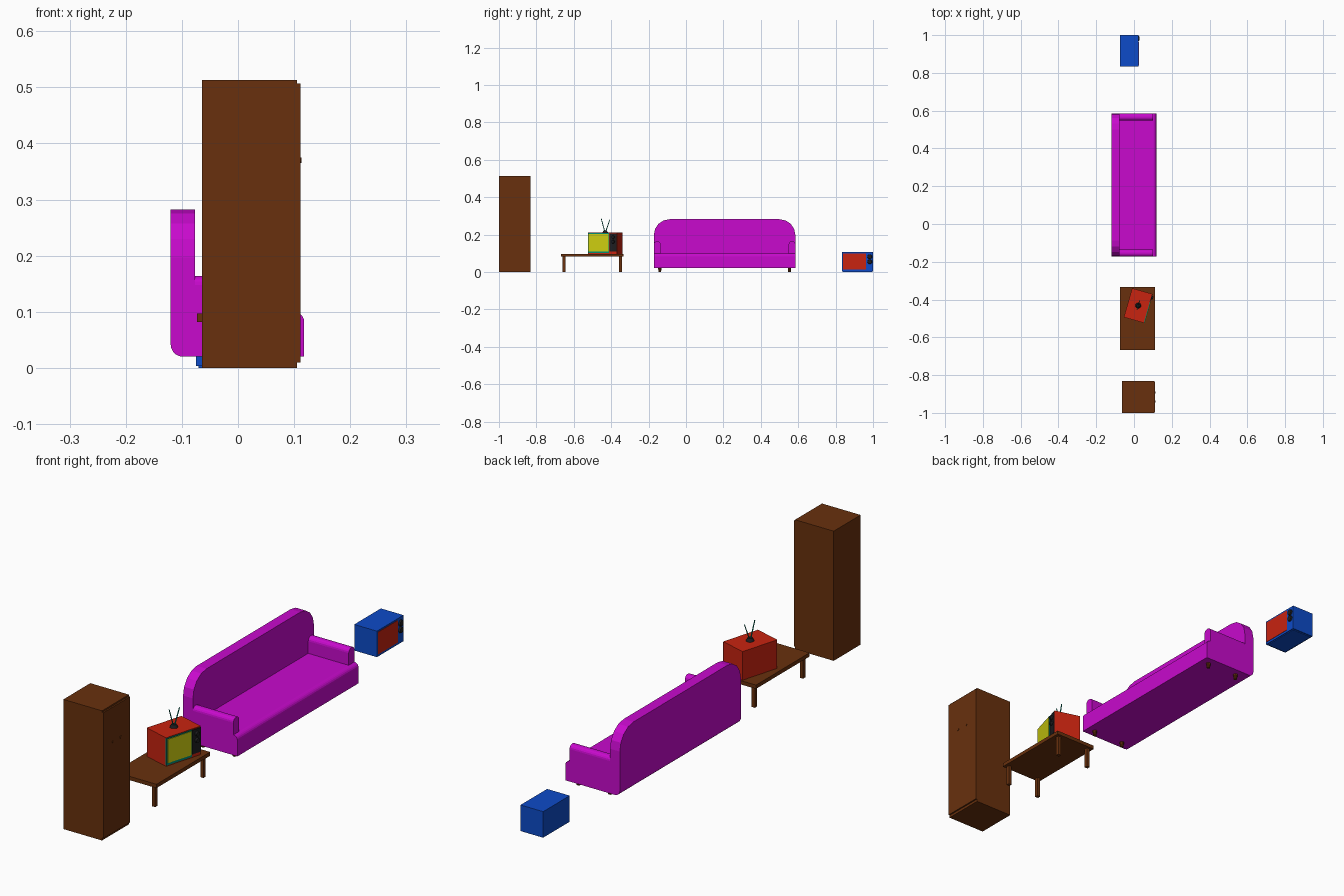
import bpy, bmesh
from math import cos, sin, pi, radians
from mathutils import Vector, Matrix

if "Cube" in bpy.data.objects:
    bpy.data.objects.remove(bpy.data.objects["Cube"])


def material(name, color):
    m = bpy.data.materials.new(name)
    m.diffuse_color = (*color, 1)
    m.use_nodes = True
    m.node_tree.nodes["Principled BSDF"].inputs["Base Color"].default_value = m.diffuse_color
    return m


PURPLE = material("magenta fabric", (0.58, 0.003, 0.61))
BROWN = material("brown wood", (0.14, 0.03, 0.004))
RED = material("red", (0.58, 0.017, 0.005))
BLUE = material("blue", (0.004, 0.07, 0.58))
YELLOW = material("yellow", (0.61, 0.61, 0.005))
BLACK = material("black", (0.012, 0.012, 0.014))
TEAL = material("teal", (0.0, 0.25, 0.17))


def finish(name, bm, mat, matrix=None):
    if matrix is not None:
        bm.transform(matrix)
    bmesh.ops.recalc_face_normals(bm, faces=bm.faces)
    mesh = bpy.data.meshes.new(name)
    bm.to_mesh(mesh)
    bm.free()
    mesh.materials.append(mat)
    ob = bpy.data.objects.new(name, mesh)
    bpy.context.collection.objects.link(ob)
    return ob


def box(name, x, y, z, mat, matrix=None):
    bm = bmesh.new()
    bmesh.ops.create_cube(bm, size=1)
    for v in bm.verts:
        v.co = [(a + b) / 2 + c * (b - a) for (a, b), c in zip((x, y, z), v.co)]
    return finish(name, bm, mat, matrix)


def rod(name, p, q, r1, r2, mat, sides=10, matrix=None):
    p, q = Vector(p), Vector(q)
    bm = bmesh.new()
    bmesh.ops.create_cone(bm, cap_ends=True, segments=sides, radius1=r1, radius2=r2, depth=(q - p).length)
    bm.transform(Matrix.Translation((p + q) / 2) @ (q - p).to_track_quat('Z', 'Y').to_matrix().to_4x4())
    return finish(name, bm, mat, matrix)


def rounded(a0, a1, b0, b1, radii, steps=5):
    """Rectangle outline; radii for corners low-low, high-low, high-high, low-high."""
    pts = []
    for i, (r, ca, cb) in enumerate(zip(radii, (a0, a1, a1, a0), (b0, b0, b1, b1))):
        if r == 0:
            pts.append((ca, cb))
            continue
        ma, mb = ca + (r if i in (0, 3) else -r), cb + (r if i < 2 else -r)
        for k in range(steps + 1):
            t = pi + (i + k / steps) * pi / 2
            pts.append((ma + r * cos(t), mb + r * sin(t)))
    return pts


def prism(name, pts, axis, lo, hi, mat):
    bm = bmesh.new()
    put = (lambda a, b, d: (d, a, b)) if axis == 'X' else (lambda a, b, d: (a, d, b))
    face = bm.faces.new([bm.verts.new(put(a, b, lo)) for a, b in pts])
    ext = bmesh.ops.extrude_face_region(bm, geom=[face])
    offset = Vector(put(0, 0, hi - lo))
    bmesh.ops.translate(bm, vec=offset, verts=[v for v in ext["geom"] if isinstance(v, bmesh.types.BMVert)])
    return finish(name, bm, mat)


# Wardrobe: carcass, two doors, two knobs
box("wardrobe_body", (-0.064, 0.105), (-1.0, -0.832), (0, 0.513), BROWN)
for side in (-1, 1):
    mid = -0.916
    ys = sorted((mid + side * 0.0003, mid + side * 0.083))
    box("wardrobe_door", (0.105, 0.111), ys, (0.01, 0.507), BROWN)
    y = mid + side * 0.024
    rod("wardrobe_knob", (0.109, y, 0.37), (0.113, y, 0.37), 0.005, 0.005, BROWN)

# Low table
box("table_top", (-0.073, 0.111), (-0.668, -0.333), (0.082, 0.097), BROWN)
for x in (-0.054, 0.092):
    for y in (-0.652, -0.35):
        box("table_leg", (x - 0.007, x + 0.007), (y - 0.007, y + 0.007), (0, 0.083), BROWN)

# Sofa: base, back, arms, feet
prism("sofa_seat", rounded(-0.12, 0.118, 0.02, 0.1, (0.022, 0, 0.018, 0)), 'Y', -0.172, 0.585, PURPLE)
prism("sofa_back", rounded(-0.172, 0.585, 0.1, 0.282, (0, 0, 0.085, 0.085), 4), 'X', -0.12, -0.077, PURPLE)
for y0, y1 in ((-0.172, -0.136), (0.549, 0.585)):
    prism("sofa_arm", rounded(y0, y1, 0.1, 0.164, (0, 0, 0.016, 0.016), 4), 'X', -0.077, 0.1, PURPLE)
for x in (-0.055, 0.083):
    for y in (-0.14, 0.553):
        rod("sofa_foot", (x, y, 0), (x, y, 0.021), 0.007, 0.009, BROWN)

# Red television, turned on the table
T = Matrix.Translation((0.022, -0.432, 0.097)) @ Matrix.Rotation(radians(-16), 4, 'Z')
box("red_tv_case", (-0.056, 0.054), (-0.08, 0.08), (0, 0.113), RED, T)
box("red_tv_screen_frame", (0.05, 0.057), (-0.08, 0.038), (0.004, 0.111), TEAL, T)
box("red_tv_screen", (0.05, 0.059), (-0.076, 0.034), (0.013, 0.107), YELLOW, T)
box("red_tv_panel", (0.05, 0.057), (0.04, 0.079), (0.013, 0.109), BLACK, T)
for z in (0.065, 0.09):
    rod("red_tv_dial", (0.056, 0.06, z), (0.065, 0.06, z), 0.01, 0.008, BLACK, 12, T)
rod("antenna_base", (0, 0, 0.112), (0, 0, 0.125), 0.016, 0.009, BLACK, 12, T)
for y, z in ((-0.022, 0.188), (0.026, 0.183)):
    rod("antenna_rod", (0, y * 0.15, 0.122), (0, y, z), 0.0025, 0.002, TEAL, 6, T)

# Blue television on the floor
box("blue_tv_case", (-0.075, 0.024), (0.834, 1.0), (0.003, 0.106), BLUE)
box("blue_tv_base", (-0.07, 0.02), (0.84, 0.995), (0, 0.004), BLUE)
box("blue_tv_screen", (0.02, 0.0255), (0.84, 0.963), (0.012, 0.1), RED)
for z in (0.055, 0.082):
    rod("blue_tv_dial", (0.023, 0.982, z), (0.03, 0.982, z), 0.013, 0.011, BLACK, 12)
